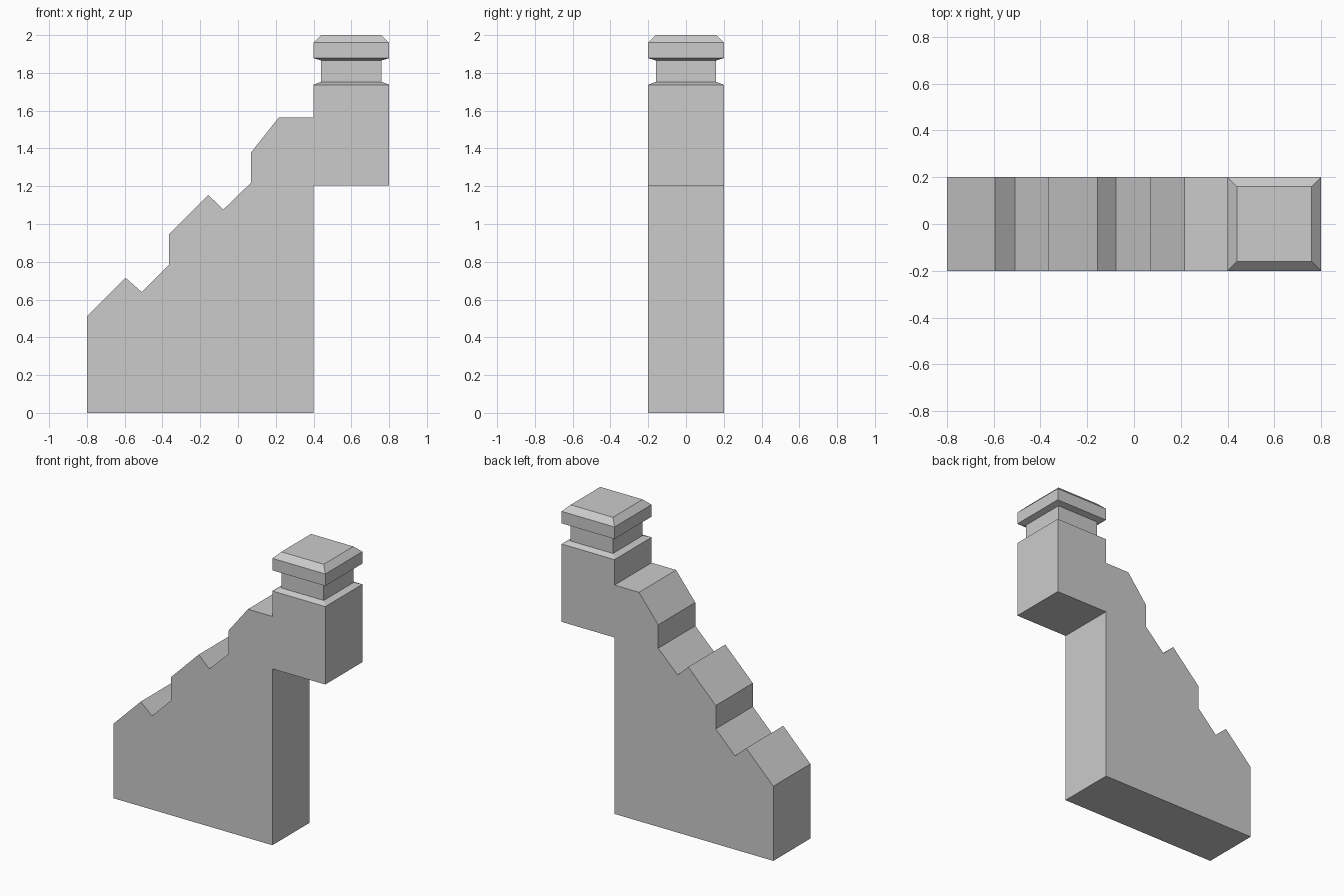
import bpy, bmesh
from mathutils import Vector

if "Cube" in bpy.data.objects:
    bpy.data.objects.remove(bpy.data.objects["Cube"])

HALF = 0.2      # half depth of the wall and the post
POST_X = 0.6    # centre of the square post

# Front outline: stepped wall plus the overhanging post block
outline = [
    (-0.8, 0), (0.4, 0), (0.4, 1.205), (0.8, 1.205), (0.8, 1.737), (0.4, 1.737),
    (0.4, 1.563), (0.215, 1.563), (0.07, 1.38), (0.07, 1.22),
    (-0.077, 1.077), (-0.157, 1.153), (-0.365, 0.945), (-0.365, 0.785),
    (-0.51, 0.64), (-0.595, 0.715), (-0.8, 0.51),
]

# Post cap: (half width, height) of each square ring
cap_rings = [(0.16, 1.753), (0.16, 1.866), (0.2, 1.878), (0.2, 1.96), (0.16, 2.0)]

bm = bmesh.new()

# Extrude the outline through the depth
front = bm.faces.new([bm.verts.new((x, -HALF, z)) for x, z in outline])
back = bmesh.ops.extrude_face_region(bm, geom=[front], use_keep_orig=True)["geom"]
for v in back:
    if isinstance(v, bmesh.types.BMVert):
        v.co.y = HALF
bmesh.ops.recalc_face_normals(bm, faces=bm.faces[:])

# Grow the moulded cap from the top of the post
top = max((f for f in bm.faces if len(f.verts) == 4),
          key=lambda f: f.calc_center_median().z)
half = HALF
for new_half, z in cap_rings:
    top = bmesh.ops.extrude_discrete_faces(bm, faces=[top])["faces"][0]
    for v in top.verts:
        s = new_half / half
        v.co = Vector((POST_X + (v.co.x - POST_X) * s, v.co.y * s, z))
    half = new_half
bmesh.ops.recalc_face_normals(bm, faces=bm.faces[:])

mesh = bpy.data.meshes.new("stepped_wall_with_post")
bm.to_mesh(mesh)
bm.free()
obj = bpy.data.objects.new("stepped_wall_with_post", mesh)
bpy.context.collection.objects.link(obj)
